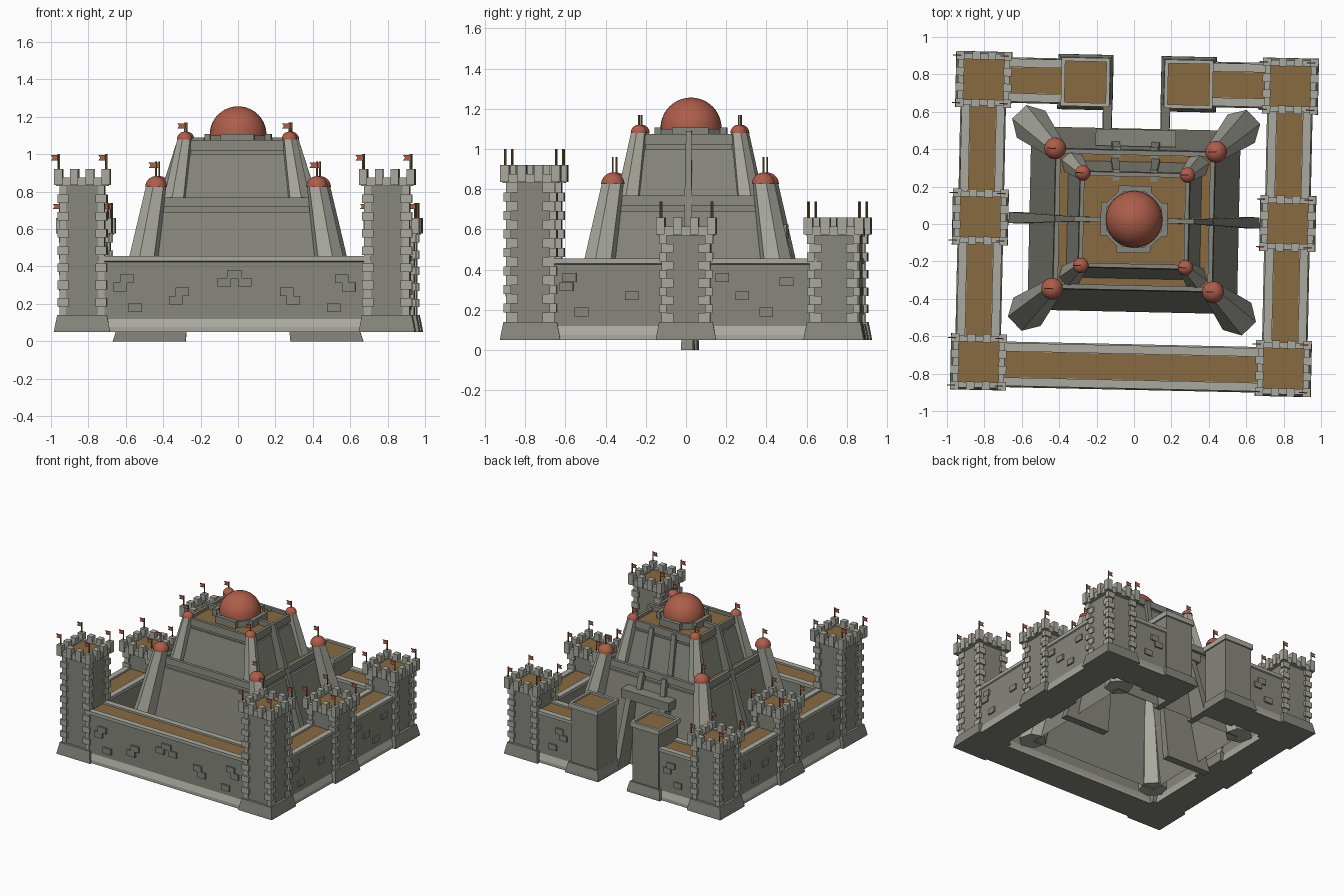
import bpy, bmesh, math
from mathutils import Matrix

if "Cube" in bpy.data.objects:
    bpy.data.objects.remove(bpy.data.objects["Cube"])

TURN = Matrix.Rotation(math.radians(-1.24), 4, 'Z')   # whole castle sits slightly turned
CY = 0.02                                             # keep centre in y
parts = {}


def material(name, col):
    m = bpy.data.materials.new(name)
    m.diffuse_color = (*col, 1)
    m.use_nodes = True
    m.node_tree.nodes["Principled BSDF"].inputs["Base Color"].default_value = m.diffuse_color
    return m


RED = material("red_roof", (0.42, 0.11, 0.07))
BROWN = material("brown_floor", (0.25, 0.145, 0.055))
STONE = material("dark_stone", (0.24, 0.24, 0.205))
TRIM = material("light_stone", (0.40, 0.40, 0.35))


def loft(name, rings, bottom=True, top=True):
    bm = parts.setdefault(name, bmesh.new())
    vs = [[bm.verts.new(p) for p in r] for r in rings]
    n = len(vs[0])
    for a, b in zip(vs, vs[1:]):
        for i in range(n):
            j = (i + 1) % n
            bm.faces.new((a[i], a[j], b[j], b[i]))
    if bottom:
        bm.faces.new(vs[0][::-1])
    if top:
        bm.faces.new(vs[-1])


def rect(cx, cy, hx, hy, z):
    return [(cx - hx, cy - hy, z), (cx + hx, cy - hy, z), (cx + hx, cy + hy, z), (cx - hx, cy + hy, z)]


def poly(cx, cy, r, z, n, a0=0.0):
    return [(cx + r * math.cos(a0 + 2 * math.pi * i / n), cy + r * math.sin(a0 + 2 * math.pi * i / n), z)
            for i in range(n)]


def box(name, cx, cy, hx, hy, z0, z1):
    loft(name, [rect(cx, cy, hx, hy, z0), rect(cx, cy, hx, hy, z1)])


def rim(name, cx, cy, h, t, z0, z1):
    for s in (-1, 1):
        box(name, cx + s * (h - t / 2), cy, t / 2, h, z0, z1)
        box(name, cx, cy + s * (h - t / 2), h - t, t / 2, z0, z1)


def dome(name, cx, cy, r, z):
    n = 10
    rings = [poly(cx, cy, r * math.cos(k * math.pi / 2 / n), z + r * math.sin(k * math.pi / 2 / n), 32)
             for k in range(n)]
    rings.append(poly(cx, cy, r * 0.02, z + r, 32))
    loft(name, rings)


def flag(x, y, z0, z1):
    loft("flag_poles", [poly(x, y, 0.005, z0, 6), poly(x, y, 0.005, z1, 6)])
    shape = [(0, 0), (-0.04, 0), (-0.03, -0.014), (-0.04, -0.028), (0, -0.028)]
    loft("flags", [[(x + a, y + d, z1 - 0.005 + b) for a, b in shape] for d in (-0.003, 0.003)])


# battlemented tower with skirt, corner stones, merlons and flags
def tower(name, cx, cy, top):
    b = top - 0.09
    loft(name + "_body", [rect(cx, cy, h, h, z) for h, z in
                          ((0.150, 0.05), (0.147, 0.07), (0.133, 0.14), (0.113, 0.14), (0.113, b + 0.03))])
    rows = round((b - 0.14) / 0.045)
    step = (b - 0.14) / rows
    for k in range(rows):
        out = 0.132 if k % 2 else 0.121
        lx, ly = (0.03, 0.018) if k % 2 else (0.018, 0.03)
        for sx in (-1, 1):
            for sy in (-1, 1):
                box(name + "_corner_stones", cx + sx * (out - lx), cy + sy * (out - ly), lx, ly,
                    0.14 + k * step, 0.14 + (k + 1) * step)
    rim(name + "_parapet", cx, cy, 0.138, 0.03, b, b + 0.045)
    box(name + "_floor", cx, cy, 0.11, 0.11, b + 0.01, b + 0.035)
    offs = (-0.127, -0.042, 0.042, 0.127)
    for i, u in enumerate(offs):
        for j, v in enumerate(offs):
            if i in (0, 3) or j in (0, 3):
                box(name + "_merlons", cx + u, cy + v, 0.022, 0.022, b + 0.005, top)
            if i in (0, 3) and j in (0, 3):
                flag(cx + u, cy + v, top - 0.01, top + 0.08)


for s, side in ((-1, "left"), (1, "right")):
    tower(f"front_{side}_tower", s * 0.815, -0.755, 0.92)
    tower(f"middle_{side}_tower", s * 0.822, CY, 0.66)
    tower(f"back_{side}_tower", s * 0.82, 0.755, 0.66)

# curtain walls with walkways, swept cross-section
HALF = [(0.122, 0.05), (0.122, 0.075), (0.105, 0.12), (0.105, 0.425), (0.115, 0.43),
        (0.115, 0.455), (0.07, 0.455), (0.07, 0.435)]
PROF = HALF + [(-o, z) for o, z in HALF[::-1]]


def wall(name, along_x, c, a0, a1):
    def pt(a, o, z):
        return (a, c + o, z) if along_x else (c + o, a, z)
    loft(name, [[pt(a, o, z) for o, z in PROF] for a in (a0, a1)])
    m, h = (a0 + a1) / 2, (a1 - a0) / 2
    if along_x:
        box(name + "_floor", m, c, h, 0.069, 0.42, 0.442)
    else:
        box(name + "_floor", c, m, 0.069, h, 0.42, 0.442)


wall("front_wall", True, -0.765, -0.73, 0.73)
for s, side in ((-1, "left"), (1, "right")):
    wall(f"{side}_front_wall", False, s * 0.82, -0.66, -0.08)
    wall(f"{side}_back_wall", False, s * 0.82, 0.12, 0.67)
    wall(f"{side}_gate_wall", True, 0.755, *sorted((s * 0.73, s * 0.37)))
    # plain gate towers
    g = f"{side}_gate_tower"
    loft(g, [rect(s * 0.276, 0.753, h, h, z) for h, z in
             ((0.148, 0.05), (0.146, 0.07), (0.132, 0.13), (0.118, 0.13), (0.118, 0.58))])
    rim(g + "_rim", s * 0.276, 0.753, 0.13, 0.02, 0.565, 0.605)
    box(g + "_floor", s * 0.276, 0.753, 0.111, 0.111, 0.56, 0.59)
    # raised stones on the side and back walls
    for y, z in ((-0.56, 0.36), (-0.575, 0.315), (-0.5, 0.19), (-0.25, 0.27), (0.2, 0.36),
                 (0.3, 0.27), (0.42, 0.19), (0.52, 0.34)):
        box("wall_stones", s * 0.925, y, 0.012, 0.034, z - 0.022, z + 0.022)
    for x, z in ((0.5, 0.34), (0.56, 0.2), (0.465, 0.295)):
        box("wall_stones", s * x, 0.86, 0.034, 0.012, z - 0.022, z + 0.022)
    # raised stones on the front wall
    for x, z in ((0.575, 0.335), (0.61, 0.29), (0.53, 0.18), (0.28, 0.265), (0.315, 0.22), (0.055, 0.315)):
        box("wall_stones", s * x, -0.87, 0.036, 0.013, z - 0.023, z + 0.023)
box("wall_stones", 0, -0.87, 0.04, 0.013, 0.335, 0.38)

# stepped keep: two sloped tiers with recessed necks and rims
TIERS = {
    "keep_lower_tier": [(0.56, 0.49, 0.05), (0.43, 0.378, 0.69), (0.412, 0.36, 0.69), (0.41, 0.358, 0.72),
                        (0.43, 0.378, 0.72), (0.425, 0.373, 0.77), (0.40, 0.348, 0.77), (0.40, 0.348, 0.74)],
    "keep_upper_tier": [(0.36, 0.315, 0.735), (0.295, 0.258, 1.0), (0.282, 0.245, 1.0), (0.28, 0.243, 1.02),
                        (0.297, 0.26, 1.02), (0.292, 0.255, 1.075), (0.27, 0.233, 1.075), (0.27, 0.233, 1.045)]}
for name, levels in TIERS.items():
    loft(name, [rect(0, CY, hx, hy, z) for hx, hy, z in levels], bottom=False)
    hx, hy, z = levels[-1]
    box(name + "_floor", 0, CY, hx - 0.001, hy - 0.001, z - 0.01, z + 0.008)

# leaning hexagonal corner buttresses, capped by domes and flags
for sx in (-1, 1):
    for sy in (-1, 1):
        a = math.atan2(sy, sx) + math.pi / 6
        loft("lower_buttresses", [poly(sx * 0.562, CY + sy * 0.502, 0.105, 0.06, 6, a),
                                  poly(sx * 0.43, CY + sy * 0.375, 0.056, 0.83, 6, a)])
        dome("lower_domes", sx * 0.43, CY + sy * 0.375, 0.058, 0.825)
        flag(sx * 0.43, CY + sy * 0.375, 0.87, 0.96)
        loft("upper_buttresses", [poly(sx * 0.335, CY + sy * 0.30, 0.066, 0.73, 6, a),
                                  poly(sx * 0.28, CY + sy * 0.248, 0.04, 1.085, 6, a)])
        dome("upper_domes", sx * 0.28, CY + sy * 0.248, 0.041, 1.08)
        flag(sx * 0.28, CY + sy * 0.248, 1.11, 1.17)

# side fins leaning on the keep, back doorway and pilasters
for s in (-1, 1):
    loft("side_fins", [rect(s * 0.475, CY, 0.195, 0.03, 0.0), rect(s * 0.25, CY, 0.07, 0.013, 1.09)])
    loft("doorway_pillars", [rect(s * 0.155, 0.56, 0.025, 0.10, 0.05), rect(s * 0.155, 0.44, 0.022, 0.05, 0.58)])
    loft("pilasters", [rect(s * 0.11, 0.41, 0.022, 0.04, 0.58), rect(s * 0.10, 0.375, 0.02, 0.035, 0.75)])
    loft("pilasters", [rect(s * 0.11, 0.325, 0.022, 0.03, 0.73), rect(s * 0.10, 0.26, 0.018, 0.03, 1.06)])
box("doorway_lintel", 0, 0.46, 0.215, 0.045, 0.555, 0.625)

# octagonal drum and main dome
e = math.pi / 8
loft("drum", [poly(0, CY + 0.005, r, z, 8, e) for r, z in
              ((0.18, 1.04), (0.18, 1.10), (0.158, 1.10), (0.158, 1.07))])
for s in (-1, 1):
    box("drum_blocks", 0, CY + 0.005 + s * 0.163, 0.09, 0.016, 1.04, 1.108)
    box("drum_blocks", s * 0.163, CY + 0.005, 0.016, 0.09, 1.04, 1.108)
dome("main_dome", 0, CY + 0.005, 0.152, 1.104)
loft("main_dome_base", [poly(0, CY + 0.005, 0.152, z, 32) for z in (1.06, 1.104)])

# turn the meshes into objects and colour them
for name, bm in parts.items():
    bm.transform(TURN)
    bmesh.ops.recalc_face_normals(bm, faces=bm.faces)
    me = bpy.data.meshes.new(name)
    if name.endswith("_floor") or name == "flag_poles":
        me.materials.append(BROWN)
    elif "dome" in name or name == "flags":
        me.materials.append(RED)
    elif name.endswith(("corner_stones", "merlons", "parapet", "buttresses", "rim")):
        me.materials.append(TRIM)
    else:
        me.materials.append(STONE)
        me.materials.append(TRIM)
    for f in bm.faces:
        z = f.calc_center_median().z
        if name.endswith("_wall") and len(f.verts) == 4 and (0.055 < z < 0.12 or z > 0.426):
            f.material_index = 1                      # light plinth and coping
        if name.endswith(("domes", "main_dome")):
            f.smooth = len(f.verts) == 4
    bm.to_mesh(me)
    bm.free()
    bpy.context.collection.objects.link(bpy.data.objects.new(name, me))
